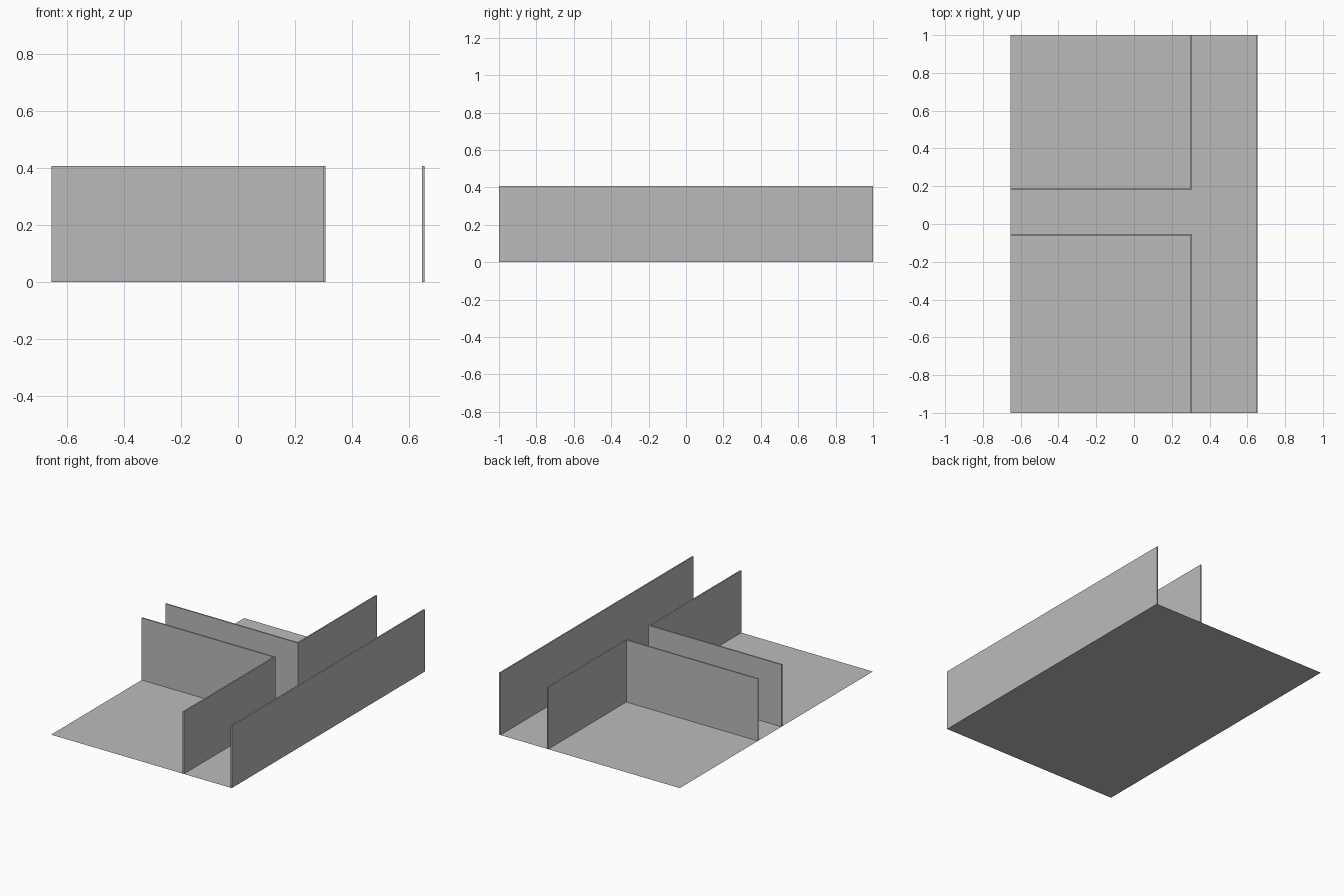
import bpy, bmesh

if "Cube" in bpy.data.objects:
    bpy.data.objects.remove(bpy.data.objects["Cube"])

HALF_X, HALF_Y = 0.655, 1.0   # floor half sizes
HEIGHT, THICK = 0.407, 0.009  # wall height and thickness
CORNER_X = 0.308              # corridor-side face of the inner walls

grey = bpy.data.materials.new("plain grey")
grey.diffuse_color = (0.5, 0.5, 0.5, 1)
grey.use_nodes = True
grey.node_tree.nodes["Principled BSDF"].inputs["Base Color"].default_value = grey.diffuse_color


def extrude_footprint(name, points, height):
    """Flat outline on the ground, raised to a solid when height > 0."""
    bm = bmesh.new()
    face = bm.faces.new([bm.verts.new((x, y, 0)) for x, y in points])
    if height:
        top = bmesh.ops.extrude_face_region(bm, geom=[face], use_keep_orig=True)["geom"]
        verts = [g for g in top if isinstance(g, bmesh.types.BMVert)]
        bmesh.ops.translate(bm, verts=verts, vec=(0, 0, height))
        bmesh.ops.recalc_face_normals(bm, faces=bm.faces)
    mesh = bpy.data.meshes.new(name)
    bm.to_mesh(mesh)
    bm.free()
    mesh.materials.append(grey)
    obj = bpy.data.objects.new(name, mesh)
    bpy.context.collection.objects.link(obj)
    return obj


def rectangle(x0, x1, y0, y1):
    return [(x0, y0), (x1, y0), (x1, y1), (x0, y1)]


def corner_wall(name, side, y):
    """L-shaped wall: along the side passage, then along the main corridor."""
    inner_x, inner_y, end_y = CORNER_X - THICK, y + side * THICK, side * HALF_Y
    extrude_footprint(name, [(-HALF_X, y), (CORNER_X, y), (CORNER_X, end_y),
                             (inner_x, end_y), (inner_x, inner_y),
                             (-HALF_X, inner_y)], HEIGHT)


# Floor sheet
extrude_footprint("floor", rectangle(-HALF_X, HALF_X, -HALF_Y, HALF_Y), 0)

# Long straight wall on the right
extrude_footprint("long_wall", rectangle(HALF_X - THICK, HALF_X, -HALF_Y, HALF_Y), HEIGHT)

# Corner walls on both sides of the passage
corner_wall("front_corner_wall", -1, -0.053)
corner_wall("back_corner_wall", 1, 0.182)
